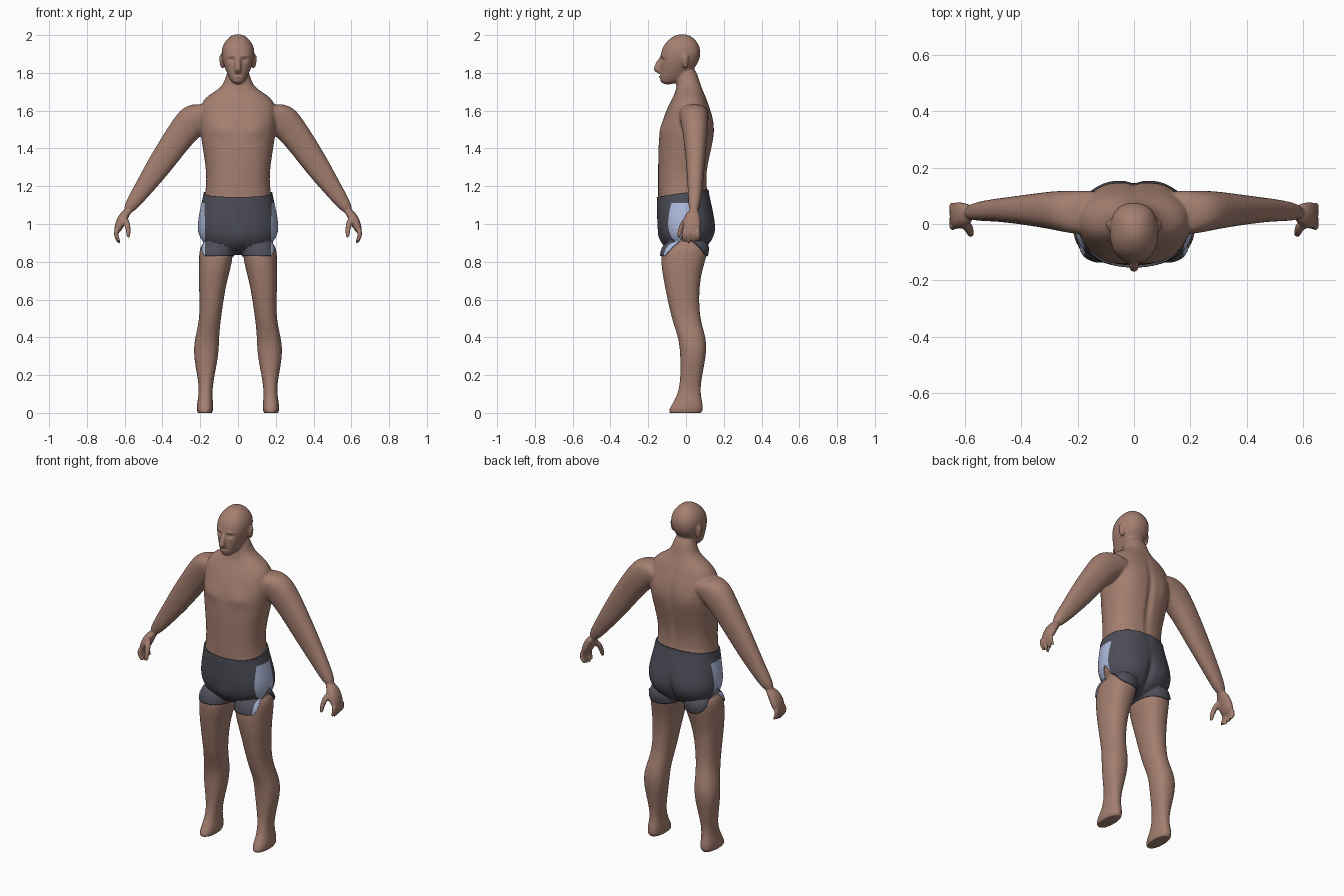
import bpy, bmesh
from math import cos, sin, pi, exp, copysign
from mathutils import Vector

if "Cube" in bpy.data.objects:
    bpy.data.objects.remove(bpy.data.objects["Cube"])

ACROSS, DEPTH, UP = Vector((1, 0, 0)), Vector((0, 1, 0)), Vector((0, 0, 1))
ACROSS_ARM = Vector((.8, 0, .6))
SEGMENTS = 16
LIFT = .008


def material(name, color):
    made = bpy.data.materials.new(name)
    made.use_nodes = True
    made.diffuse_color = (*color, 1)
    made.node_tree.nodes["Principled BSDF"].inputs["Base Color"].default_value = (*color, 1)
    return made


def add_object(name, mesh):
    made = bpy.data.objects.new(name, mesh)
    bpy.context.scene.collection.objects.link(made)
    return made


skin = material("skin", (.37, .21, .16))
cloth = material("dark cloth", (.075, .075, .1))
panel = material("light blue panel", (.42, .48, .7))

bm = bmesh.new()


def rounded(t):
    """Slightly squared version of a sine or cosine."""
    return copysign(abs(t) ** .86, t)


def loft(rings, side=1, across=ACROSS):
    """Closed skin through rings (x, y, z, half width, half depth)."""
    loops = []
    for x, y, z, width, depth in rings:
        loop = []
        for i in range(SEGMENTS):
            angle = 2 * pi * i / SEGMENTS
            point = (Vector((x, y, z)) + across * width * rounded(cos(angle))
                     + DEPTH * depth * rounded(sin(angle)))
            point.x *= side
            loop.append(bm.verts.new(point))
        loops.append(loop)
    for low, high in zip(loops, loops[1:]):
        for i in range(SEGMENTS):
            j = (i + 1) % SEGMENTS
            bm.faces.new((low[i], low[j], high[j], high[i]))
    bm.faces.new(loops[0][::-1])
    bm.faces.new(loops[-1])


def column(rows, side=1):
    """Upright loft from rows (z, inner x, outer x, front y, back y)."""
    loft([((inner + outer) / 2, (front + back) / 2, z,
           (outer - inner) / 2, (back - front) / 2)
          for z, inner, outer, front, back in rows], side)


def centred(rows):
    """Symmetric column from rows (z, half width, front y, back y)."""
    column([(z, -width, width, front, back) for z, width, front, back in rows])


# Torso and neck
centred([(.84, .07, -.05, .05), (.9, .2, -.13, .13), (1, .22, -.15, .16),
         (1.17, .17, -.15, .11), (1.3, .17, -.15, .11), (1.5, .21, -.15, .17),
         (1.64, .21, -.09, .12), (1.69, .15, -.06, .1), (1.73, .07, -.05, .08),
         (1.84, .06, -.04, .05)])

# Head
centred([(1.735, .03, -.14, -.06), (1.8, .06, -.14, .03), (1.87, .09, -.14, .08),
         (1.94, .09, -.13, .08), (1.99, .05, -.08, .04), (2.005, .02, -.04, 0)])

# Nose
centred([(1.8, .015, -.16, -.12), (1.82, .02, -.18, -.12), (1.89, .01, -.14, -.12)])

for side in (1, -1):
    # Ear
    loft([(.08, 0, 1.82, .01, .01), (.09, -.005, 1.86, .01, .02),
          (.09, 0, 1.9, .01, .015)], side)
    # Leg and foot
    column([(.92, .03, .2, -.12, .13), (.82, .02, .21, -.14, .11),
            (.7, .06, .21, -.12, .07), (.5, .09, .2, -.08, .07),
            (.4, .1, .23, -.04, .11), (.3, .1, .24, -.03, .11),
            (.13, .14, .2, -.03, .07), (.05, .13, .22, -.07, .09),
            (-.02, .13, .22, -.12, .1)], side)
    # Arm
    loft([(.1, .04, 1.6, .06, .08), (.2, .04, 1.58, .1, .08),
          (.28, .05, 1.51, .08, .07), (.41, .05, 1.32, .07, .05),
          (.5, .05, 1.19, .05, .04), (.6, .04, 1.05, .03, .03)], side, ACROSS_ARM)
    # Palm
    loft([(.58, .04, 1.08, .03, .03), (.62, .03, 1.02, .03, .05),
          (.64, .03, .95, .02, .05)], side)
    # Fingers, the outer ones shorter
    for finger in range(4):
        y = finger * .025 - .01
        tip = .89 + abs(y - .02) / 3
        loft([(.64, y, .98, .013, .012), (.65, y, .94, .013, .012),
              (.625, y, tip, .01, .01)], side)
    # Thumb
    loft([(.6, .01, 1.04, .02, .02), (.58, -.03, .98, .015, .015),
          (.58, -.04, .92, .01, .01)], side)

bmesh.ops.recalc_face_normals(bm, faces=bm.faces)
mesh = bpy.data.meshes.new("body_parts")
bm.to_mesh(mesh)
bm.free()
body = add_object("body", mesh)

# Blend the parts into one continuous skin
body.modifiers.new("round", "SUBSURF").levels = 2
remesh = body.modifiers.new("blend", "REMESH")
remesh.mode = "VOXEL"
remesh.voxel_size = .007
soften = body.modifiers.new("soften", "SMOOTH")
soften.factor, soften.iterations = .5, 4
skin_mesh = bpy.data.meshes.new_from_object(
    body.evaluated_get(bpy.context.evaluated_depsgraph_get()))
body.modifiers.clear()
body.data = skin_mesh

# Soft mirrored relief: x, z, x radius, z radius, y push
FRONT = {
    "eye socket": (.034, 1.87, .016, .01, .012),
    "brow": (.035, 1.89, .024, .007, -.006),
    "mouth": (0, 1.79, .02, .004, .006),
    "upper lip": (0, 1.8, .018, .005, -.006),
    "lower lip": (0, 1.78, .016, .006, -.006),
    "chest": (.09, 1.5, .06, .04, -.01),
    "crotch": (0, .92, .04, .05, -.008),
}
BACK = {
    "spine": (0, 1.4, .02, .2, -.012),
    "shoulder blade": (.1, 1.5, .05, .07, .006),
    "buttock": (.09, .95, .06, .07, .01),
    "cleft": (0, .93, .02, .08, -.02),
}
for vert in skin_mesh.vertices:
    p = vert.co
    relief = FRONT if p.y < 0 else BACK
    p.y += sum(push * exp(-((abs(p.x) - x) / wide) ** 2 - ((p.z - z) / tall) ** 2)
               for x, z, wide, tall, push in relief.values())
    # Flat soles
    p.z = max(p.z, 0)
skin_mesh.materials.clear()
skin_mesh.materials.append(skin)
skin_mesh.shade_smooth()


# Shorts: a thin shell lifted from the hips, notched at each side
def hem(p):
    notch = max(0, 1 - abs(p.y) / .11) * min(1, (p.x / .2) ** 2)
    return .83 + .14 * notch


def on_hips(face):
    c = face.calc_center_median()
    return abs(c.x) < .3 and hem(c) < c.z < 1.22


def cut(point, normal, trim=False):
    bmesh.ops.bisect_plane(bm, geom=bm.verts[:] + bm.edges[:] + bm.faces[:],
                           plane_co=point, plane_no=normal, clear_outer=trim)


bm = bmesh.new()
bm.from_mesh(skin_mesh)
bmesh.ops.delete(bm, geom=[f for f in bm.faces if not on_hips(f)], context="FACES")
for vert in bm.verts:
    if vert.is_boundary and vert.co.z < 1.1:
        vert.co.z = hem(vert.co)
cut(UP * 1.165, UP - DEPTH * .15, trim=True)

# Light side panels
PANEL_X, PANEL_BACK, PANEL_TOP = .17, .03, 1.11
cut(ACROSS * PANEL_X, ACROSS)
cut(ACROSS * -PANEL_X, ACROSS)
cut(DEPTH * PANEL_BACK, DEPTH)
cut(UP * PANEL_TOP, UP)
for face in bm.faces:
    c = face.calc_center_median()
    face.material_index = int(abs(c.x) > PANEL_X and c.y < PANEL_BACK and c.z < PANEL_TOP)

bm.normal_update()
for vert, normal in [(v, v.normal.copy()) for v in bm.verts]:
    vert.co += normal * LIFT
shorts_mesh = bpy.data.meshes.new("shorts")
bm.to_mesh(shorts_mesh)
bm.free()
shorts_mesh.materials.append(cloth)
shorts_mesh.materials.append(panel)
shorts_mesh.shade_smooth()
shell = add_object("shorts", shorts_mesh).modifiers.new("thickness", "SOLIDIFY")
shell.thickness, shell.offset = LIFT, -1
